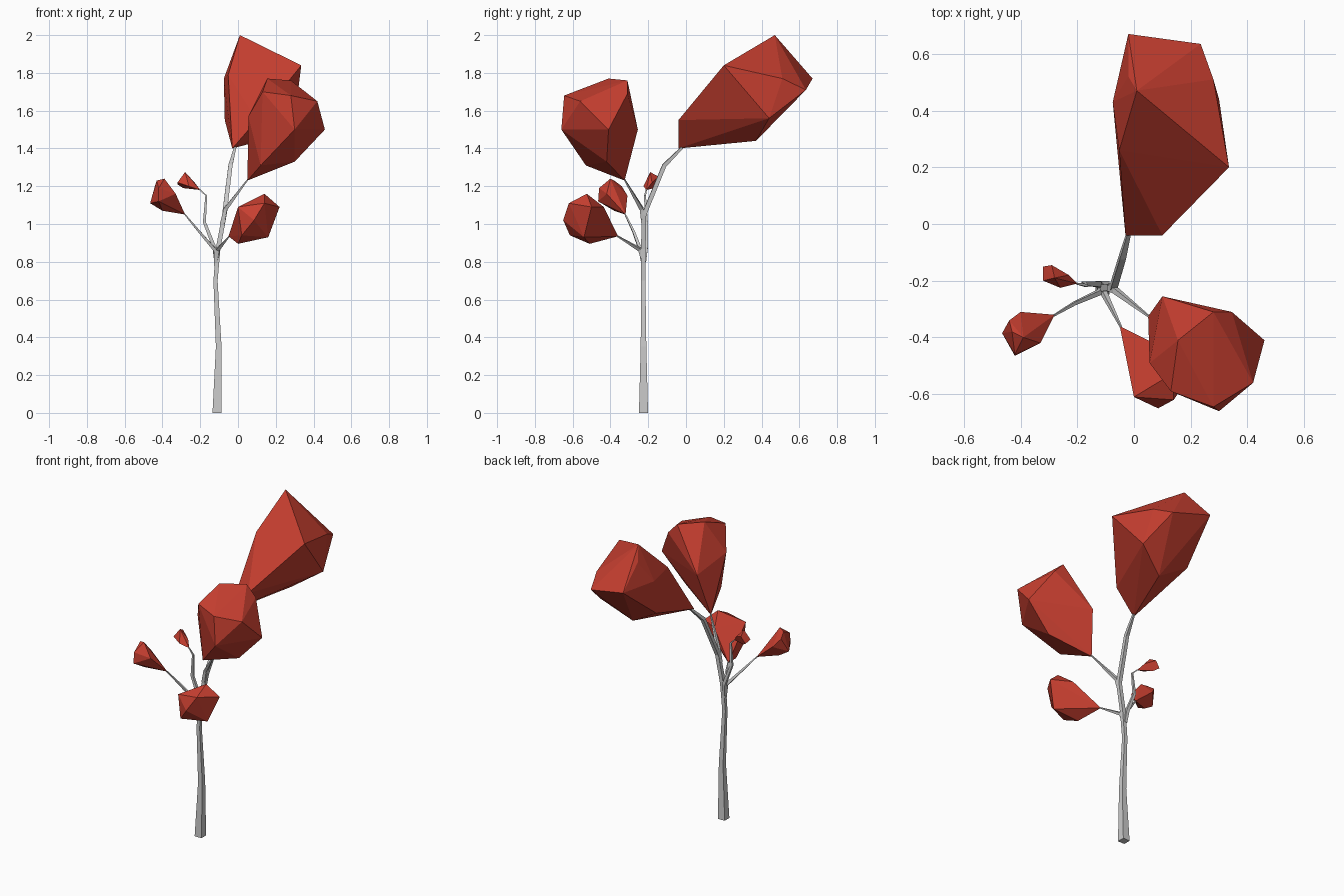
import bpy, bmesh
from mathutils import Vector

red = bpy.data.materials.new("red_foliage")
red.diffuse_color = (0.58, 0.05, 0.03, 1)


def finish(name, bm, mat=None):
    bmesh.ops.recalc_face_normals(bm, faces=bm.faces)
    me = bpy.data.meshes.new(name)
    bm.to_mesh(me)
    bm.free()
    ob = bpy.data.objects.new(name, me)
    bpy.context.collection.objects.link(ob)
    if mat:
        me.materials.append(mat)
    return ob


def limb(name, path):
    """Four-sided tapered tube along points (x, y, z, half width)."""
    bm = bmesh.new()
    pts = [Vector(p[:3]) for p in path]
    rings = []
    for i, p in enumerate(pts):
        t = (pts[min(i + 1, len(pts) - 1)] - pts[max(i - 1, 0)]).normalized()
        if i == 0 and p.z == 0:
            t = Vector((0, 0, 1))
        u = Vector((0, 1, 0)).cross(t).normalized()
        v = t.cross(u)
        r = path[i][3]
        rings.append([bm.verts.new(p + u * r * a + v * r * b)
                      for a, b in ((-1, -1), (1, -1), (1, 1), (-1, 1))])
    for a, b in zip(rings, rings[1:]):
        for k in range(4):
            bm.faces.new((a[k], a[(k + 1) % 4], b[(k + 1) % 4], b[k]))
    bm.faces.new(rings[0])
    bm.faces.new(rings[-1])
    return finish(name, bm)


def clump(name, pts):
    """Faceted leaf mass: convex hull of a few corner points."""
    bm = bmesh.new()
    for p in pts:
        bm.verts.new(p)
    res = bmesh.ops.convex_hull(bm, input=bm.verts)
    inner = {e for e in res["geom_interior"] if isinstance(e, bmesh.types.BMVert)}
    bmesh.ops.delete(bm, geom=list(inner), context="VERTS")
    return finish(name, bm, red)


# trunk running into the main upper branch
limb("trunk", [(-.111, -.225, 0, .024), (-.102, -.225, .35, .015), (-.119, -.226, .70, .011),
               (-.105, -.226, .87, .012), (-.072, -.222, 1.05, .012),
               (-.04, -.115, 1.31, .011), (-.015, -.02, 1.405, .006)])

# side branches
limb("front_right_branch", [(-.085, -.225, 1.0, .011), (-.065, -.235, 1.08, .010), (.055, -.328, 1.24, .003)])
limb("low_front_branch", [(-.118, -.226, .80, .009), (-.105, -.245, .865, .009), (-.045, -.365, .937, .003)])
limb("left_branch", [(-.117, -.226, .78, .009), (-.12, -.24, .86, .009), (-.21, -.28, .965, .006), (-.283, -.323, 1.053, .003)])
limb("back_left_branch", [(-.117, -.22, .80, .009), (-.125, -.212, .875, .010), (-.178, -.21, 1.01, .008),
                          (-.168, -.217, 1.15, .005), (-.202, -.21, 1.182, .003)])

# foliage
clump("top_foliage", [(.01, .47, 2), (.335, .20, 1.84), (.10, -.04, 1.55), (-.03, -.04, 1.40),
                      (-.02, .67, 1.77), (.235, .635, 1.71), (.28, .51, 1.77), (.30, .44, 1.56),
                      (.12, .37, 1.44), (-.075, .43, 1.77), (-.052, .26, 1.79), (-.07, .40, 1.55),
                      (-.02, .52, 1.91)])
clump("front_right_foliage", [(.05, -.325, 1.23), (.10, -.255, 1.50), (.055, -.49, 1.57), (.155, -.41, 1.77),
                              (.28, -.31, 1.76), (.345, -.31, 1.69), (.46, -.41, 1.50), (.42, -.56, 1.65),
                              (.30, -.66, 1.50), (.28, -.645, 1.68), (.13, -.59, 1.70), (.30, -.42, 1.33),
                              (.12, -.53, 1.31)])
clump("low_front_foliage", [(-.05, -.36, .935), (0, -.61, 1.09), (0, -.51, .895), (.14, -.525, 1.16),
                            (.22, -.50, 1.09), (.16, -.54, .93), (.085, -.65, 1.02), (.14, -.62, 1.11),
                            (.02, -.615, .94), (.10, -.435, 1.09)])
clump("left_foliage", [(-.28, -.32, 1.05), (-.40, -.31, 1.15), (-.465, -.385, 1.11), (-.42, -.465, 1.12),
                       (-.33, -.42, 1.16), (-.43, -.38, 1.23), (-.39, -.40, 1.24), (-.44, -.34, 1.20),
                       (-.42, -.46, 1.19), (-.40, -.38, 1.07)])
clump("back_left_foliage", [(-.20, -.21, 1.18), (-.23, -.18, 1.22), (-.29, -.145, 1.25), (-.32, -.15, 1.21),
                            (-.32, -.20, 1.22), (-.28, -.19, 1.275), (-.26, -.225, 1.20), (-.29, -.17, 1.19)])
